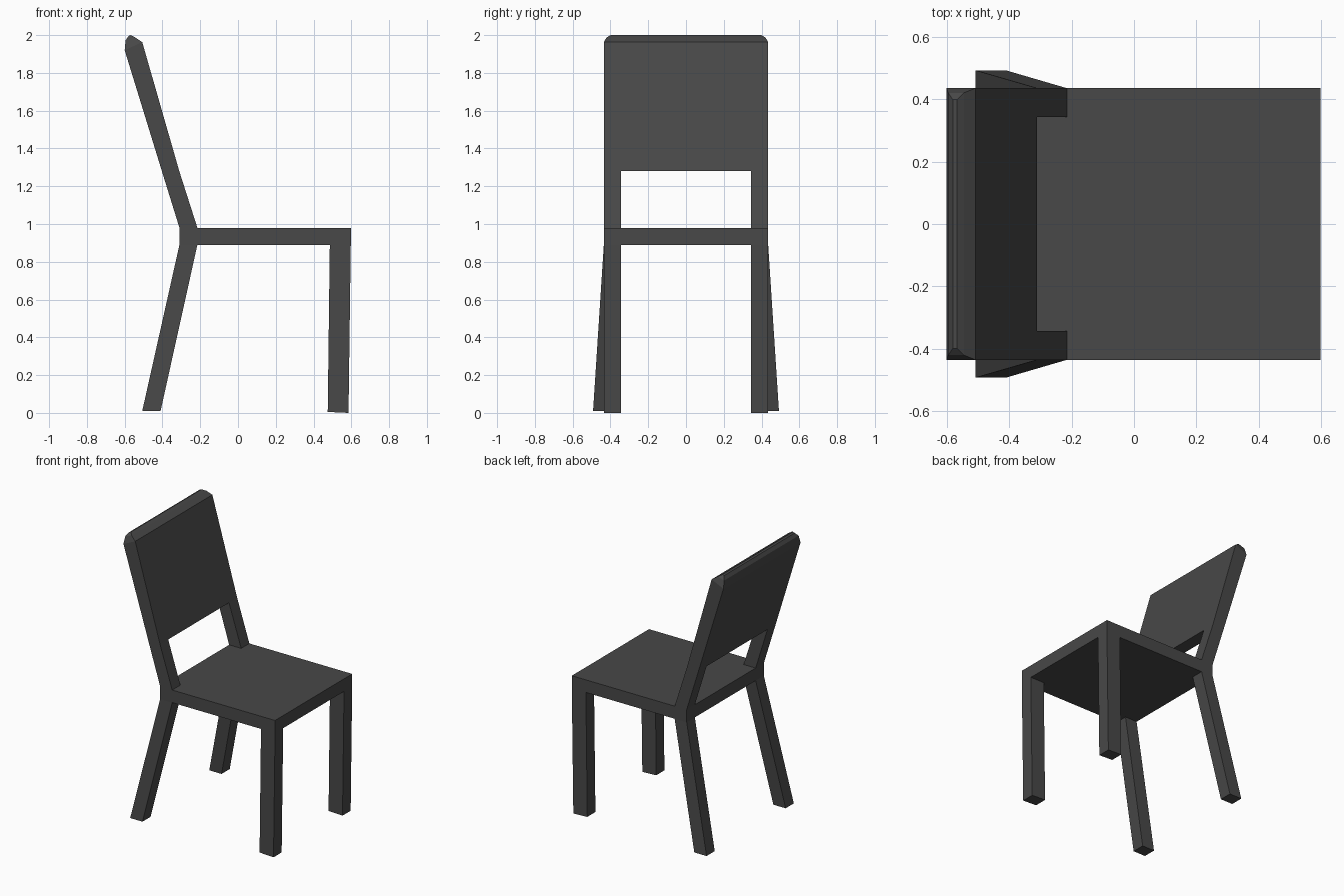
import bpy, bmesh

if "Cube" in bpy.data.objects:
    bpy.data.objects.remove(bpy.data.objects["Cube"])

mat = bpy.data.materials.new("dark_grey")
mat.diffuse_color = (0.065, 0.065, 0.065, 1)
mat.use_nodes = True
mat.node_tree.nodes["Principled BSDF"].inputs["Base Color"].default_value = mat.diffuse_color


def ring(xb, zb, xf, zf, y0, y1):
    """Four-point section: back edge (xb, zb), front edge (xf, zf), spanning y0..y1."""
    return [(xb, y0, zb), (xf, y0, zf), (xf, y1, zf), (xb, y1, zb)]


def loft(name, rings, mirror=False):
    """Skin a stack of four-point sections, closed at both ends."""
    bm = bmesh.new()
    loops = [[bm.verts.new(p) for p in r] for r in rings]
    for a, b in zip(loops, loops[1:]):
        for i in range(4):
            j = (i + 1) % 4
            bm.faces.new((a[i], a[j], b[j], b[i]))
    bm.faces.new(loops[0][::-1])
    bm.faces.new(loops[-1])
    bmesh.ops.recalc_face_normals(bm, faces=bm.faces)
    me = bpy.data.meshes.new(name)
    bm.to_mesh(me)
    bm.free()
    me.materials.append(mat)
    ob = bpy.data.objects.new(name, me)
    bpy.context.collection.objects.link(ob)
    if mirror:
        mod = ob.modifiers.new("mirror", 'MIRROR')
        mod.use_axis = (False, True, False)
    return ob


W, I = 0.435, 0.343   # outer and inner half widths

# Seat slab
loft("seat", [ring(-0.31, 0.89, 0.597, 0.89, -W, W),
              ring(-0.31, 0.98, 0.597, 0.98, -W, W)])

# Front legs, leaning very slightly
loft("front_leg", [ring(0.475, 0.005, 0.585, 0.0, I, W),
                   ring(0.486, 0.89, 0.597, 0.89, I, W)], mirror=True)

# Rear legs, splayed back and outward
loft("rear_leg", [ring(-0.507, 0.01, -0.41, 0.01, 0.40, 0.492),
                  ring(-0.31, 0.89, -0.215, 0.89, I, W)], mirror=True)

# Short posts carrying the backrest
loft("back_post", [ring(-0.31, 0.98, -0.215, 0.98, I, W),
                   ring(-0.403, 1.28, -0.311, 1.28, I, W)], mirror=True)

# Backrest panel with rounded-over top
loft("backrest", [ring(-0.403, 1.28, -0.311, 1.28, -W, W),
                  ring(-0.60, 1.92, -0.507, 1.963, -W, W),
                  ring(-0.595, 1.972, -0.545, 1.988, -0.42, 0.42),
                  ring(-0.58, 1.995, -0.567, 2.0, -0.398, 0.398)])
